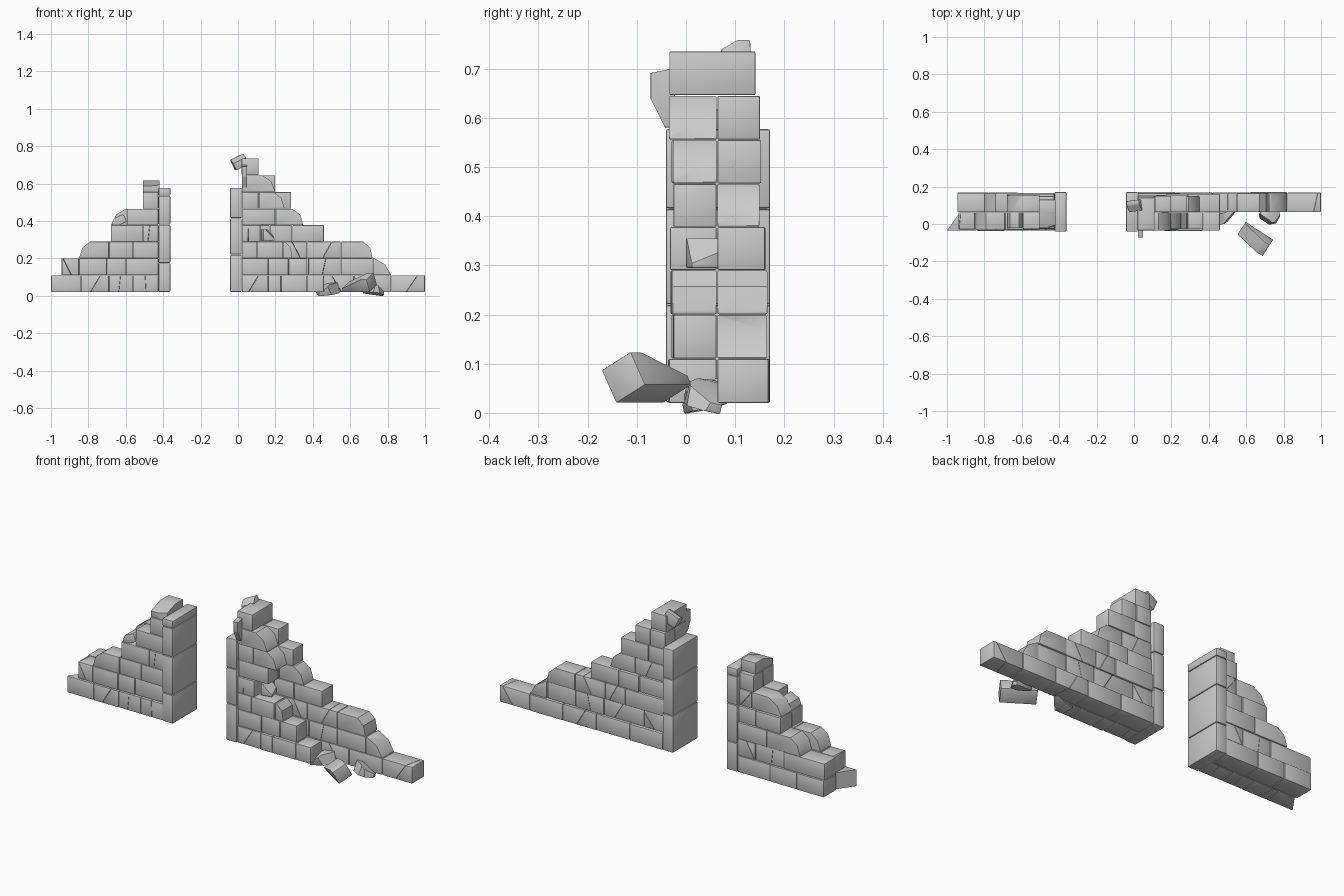
import bpy, bmesh, random
from math import radians
from mathutils import Vector, Matrix, Euler

if "Cube" in bpy.data.objects:
    bpy.data.objects.remove(bpy.data.objects["Cube"])

random.seed(7)
COURSE_Z = [.02, .11, .20, .29, .378, .466, .555, .645, .735]
FRONT_Y = [-.034, -.027, -.03, -.03, -.026, -.026, -.035]
BACK_Y = [.168, .161, .165, .159, .15, .15, .149]
SPLIT_Y = .062


def finish(name, bm):
    mesh = bpy.data.meshes.new(name)
    bmesh.ops.recalc_face_normals(bm, faces=bm.faces)
    bm.to_mesh(mesh)
    bm.free()
    ob = bpy.data.objects.new(name, mesh)
    bpy.context.collection.objects.link(ob)
    bpy.ops.object.select_all(action='DESELECT')
    ob.select_set(True)
    bpy.context.view_layer.objects.active = ob
    bpy.ops.object.shade_smooth_by_angle(angle=radians(35))
    return ob


def block(lo, hi, bevel=.003):
    """Box between two corners with softened edges."""
    bm = bmesh.new()
    lo, hi = Vector(lo), Vector(hi)
    size = hi - lo
    bmesh.ops.create_cube(bm, size=1, matrix=Matrix.Translation((lo + hi) / 2) @ Matrix.Diagonal((*size, 1)))
    bmesh.ops.bevel(bm, geom=bm.edges[:], offset=bevel, segments=2, profile=.5, affect='EDGES')
    return bm


def slice_off(bm, point, normal):
    """Remove everything on the normal side of a plane and cap the break."""
    bmesh.ops.bisect_plane(bm, geom=bm.verts[:] + bm.edges[:] + bm.faces[:],
                           plane_co=point, plane_no=Vector(normal).normalized(), clear_outer=True)
    edges = [e for e in bm.edges if e.is_boundary]
    if edges:
        bmesh.ops.holes_fill(bm, edges=edges, sides=0)


def merge(target, bm):
    tmp = bpy.data.meshes.new("tmp")
    bm.to_mesh(tmp)
    target.from_mesh(tmp)
    bpy.data.meshes.remove(tmp)
    bm.free()


def add_cracked(target, bm, lo, hi):
    """Add a stone, sometimes split along a slanting crack."""
    if random.random() < .2:
        mid = Vector(((lo[0] + hi[0]) / 2 + random.uniform(-.02, .02), 0, (lo[2] + hi[2]) / 2))
        n = Vector((1, random.uniform(-.25, .25), random.uniform(-.8, .8))).normalized()
        other = bm.copy()
        slice_off(bm, mid - n * .0008, n)
        slice_off(other, mid + n * .0008, -n)
        merge(target, other)
    merge(target, bm)


def course(name, row, front, breaks, tip=None, skew=0):
    """One row of stones from the jamb outward; tip = where a broken end starts at the top."""
    out = bmesh.new()
    sign = 1 if breaks[-1] > breaks[0] else -1
    z0, z1 = COURSE_Z[row], COURSE_Z[row + 1]
    for i, (a, b) in enumerate(zip(breaks, breaks[1:])):
        j = random.uniform(-.003, .003)
        y0, y1 = (FRONT_Y[row] + j, SPLIT_Y) if front else (SPLIT_Y + .002, BACK_Y[row] + j)
        lo = (min(a, b) + .001, y0, z0 + .0005)
        hi = (max(a, b) - .001, y1, z1 - .0005)
        bm = block(lo, hi)
        last = i == len(breaks) - 2
        if last and tip is not None:
            top, low = Vector((tip, 0, z1)), Vector((b, 0, z0))
            mid = (top + low) / 2 + Vector((sign * .012, 0, .012))
            for p, q in ((top, mid), (mid, low)):
                d = q - p
                slice_off(bm, p, (-d.z * sign, 0, d.x * sign))
        if last and skew:
            slice_off(bm, (b, y0, 0), (sign, skew, 0))
        if last and tip is not None:
            merge(out, bm)
        else:
            add_cracked(out, bm, lo, hi)
    finish(name, out)


# Left wall courses: joints from the jamb outward, broken tip, skewed end
left_front = [([-.425, -.56, -.69, -.84, -1.0], None, .7), ([-.425, -.60, -.70, -.85, -.94], None, 0),
              ([-.425, -.56, -.69, -.85], -.79, 0), ([-.425, -.51, -.68], None, 0),
              ([-.425, -.595], None, 0), ([-.425, -.51], None, 0)]
left_back = [([-.425, -.62, -.78, -.945], None, 0), ([-.425, -.53, -.70, -.945], None, 0),
             ([-.425, -.60, -.80], -.74, 0), ([-.425, -.53, -.68], None, 0),
             ([-.425, -.50, -.68], -.60, 0), ([-.425, -.51], None, 0)]
# Right wall courses
right_front = [([.02, .16, .23, .37, .46], None, 0), ([.02, .16, .27, .37], None, 0),
               ([.02, .10, .24, .29], .25, 0), ([.02, .12], None, 0),
               ([.02, .20], None, 0), ([.02, .11, .25], .19, 0), ([.02, .20], .13, 0)]
right_back = [([.02, .22, .42, .62, .82, 1.0], None, 0), ([.02, .14, .38, .55, .72, .82], .73, 0),
              ([.02, .25, .37, .55, .72], .67, 0), ([.02, .17, .29, .46], None, 0),
              ([.02, .20, .35], .29, 0), ([.02, .12, .285], None, 0), ([.02, .11, .20], None, 0)]
for label, front, rows in (("left_front", True, left_front), ("left_back", False, left_back),
                           ("right_front", True, right_front), ("right_back", False, right_back)):
    for r, (breaks, tip, skew) in enumerate(rows):
        course(f"{label}_course_{r + 1}", r, front, breaks, tip, skew)

# Jambs either side of the opening
for label, x0, x1, joints in (("left_jamb", -.425, -.362, (.02, .175, .38, .535, .578)),
                              ("right_jamb", -.042, .02, (.02, .22, .415, .578))):
    out = bmesh.new()
    for a, b in zip(joints, joints[1:]):
        merge(out, block((x0, -.041, a + .001), (x1, .171, b - .001), .005))
    finish(label, out)

# Broken top stones
bm = block((-.508, -.02, .555), (-.42, .13, .617))
slice_off(bm, (-.5, .05, .612), (0, -.35, 1))
slice_off(bm, (-.465, -.02, .58), (.3, -1, .1))
finish("left_top_stone", bm)
finish("right_top_stone", block((.02, -.034, .646), (.11, .141, .735)))


def chunk(name, loc, size, rot, cuts=()):
    """Loose rubble: a turned block with corners knocked off (cuts in unit block space)."""
    s = Vector(size) / 2
    bm = block(-s, s, .003)
    for p, n in cuts:
        slice_off(bm, [a * b for a, b in zip(p, s)], n)
    bm.transform(Matrix.Translation(loc) @ Euler([radians(a) for a in rot]).to_matrix().to_4x4())
    return finish(name, bm)


# Rubble
chunk("fallen_brick", (.642, -.08, .072), (.175, .08, .076), (28, 0, -33),
      [((.6, 0, 1), (-.4, 0, 1))])
chunk("rubble_right", (.73, .035, .038), (.11, .065, .055), (-12, 8, 10),
      [((-.1, -1, 0), (-1, -1, .2)), ((.3, -1, 0), (1, -.9, .3)), ((0, 0, .7), (.5, 0, 1))])
chunk("rubble_left", (.485, .035, .035), (.125, .06, .055), (10, -5, 15),
      [((0, 0, 1), (-.6, 0, 1)), ((.2, -.6, 0), (.7, -1, .3))])
chunk("loose_top_chunk", (.008, .098, .715), (.075, .06, .062), (0, -25, 8),
      [((0, .2, 1), (0, -.6, 1))])
chunk("front_shard", (.035, -.047, .64), (.028, .05, .12), (0, 0, 0),
      [((0, -.9, -.1), (0, -1, -.5)), ((0, -1, .85), (0, -.2, 1))])
chunk("broken_corner", (-.64, .02, .40), (.08, .085, .045), (0, -25, 0), [((-.6, 0, .6), (-1, 0, 1))])
chunk("wall_gap_stone", (.16, .035, .325), (.06, .06, .06), (0, 0, 12), [((.3, 0, .4), (1, -.4, 1))])
